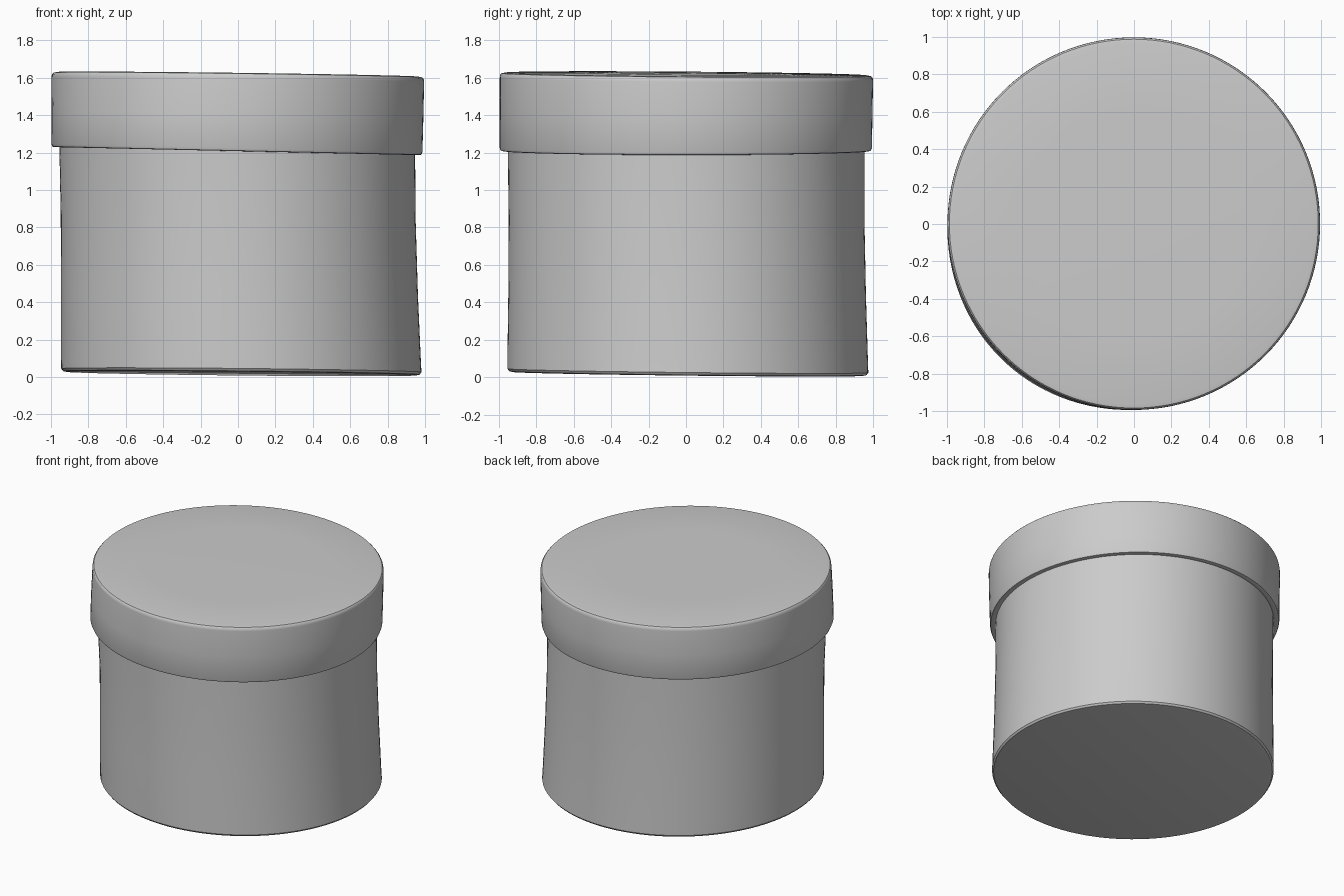
import bpy, bmesh
from math import cos, sin, pi, radians

SEGMENTS = 128


def lathe(name, rings, cap_start=False, cap_end=False):
    """Loft circular rings: (radius, centre x, centre y, z, slope in x, slope in y, bulge)."""
    bm = bmesh.new()
    loops = []
    for r, cx, cy, z, sx, sy, bulge in rings:
        loop = []
        for i in range(SEGMENTS):
            a = 2 * pi * i / SEGMENTS
            # hand-made swelling towards the front left
            rad = r + bulge * max(0.0, cos(a - radians(228))) ** 4
            x, y = cx + rad * cos(a), cy + rad * sin(a)
            loop.append(bm.verts.new((x, y, z + sx * x + sy * y)))
        loops.append(loop)
    for lo, hi in zip(loops, loops[1:]):
        for i in range(SEGMENTS):
            j = (i + 1) % SEGMENTS
            bm.faces.new((lo[i], lo[j], hi[j], hi[i]))
    if cap_start:
        bm.faces.new(loops[0][::-1])
    if cap_end:
        bm.faces.new(loops[-1])
    mesh = bpy.data.meshes.new(name)
    bm.to_mesh(mesh)
    bm.free()
    obj = bpy.data.objects.new(name, mesh)
    bpy.context.collection.objects.link(obj)
    bpy.context.view_layer.objects.active = obj
    obj.select_set(True)
    bpy.ops.object.shade_smooth_by_angle(angle=radians(35))
    obj.select_set(False)
    return obj


# body: slightly leaning drum with a softly rounded, tilted base
lathe("box_body", [
    (0.935, 0.018, 0.010, 0.019, -0.010, -0.011, 0),
    (0.953, 0.018, 0.010, 0.023, -0.010, -0.011, 0),
    (0.963, 0.018, 0.010, 0.036, -0.010, -0.011, 0),
    (0.962, 0.016, 0.009, 0.090, -0.010, -0.010, 0),
    (0.954, 0.008, 0.006, 0.450, -0.012, -0.007, 0),
    (0.949, 0.001, 0.003, 0.850, -0.017, -0.003, 0),
    (0.950, -0.003, 0.002, 1.212, -0.022, 0.000, 0.01),
], cap_start=True)

# lid: overhanging rim, rounded edges and a barely domed top
lathe("box_lid", [
    (0.945, -0.003, 0.002, 1.214, -0.022, 0.000, 0.01),
    (0.976, -0.004, 0.002, 1.208, -0.022, 0.000, 0.02),
    (0.985, -0.004, 0.002, 1.211, -0.022, 0.000, 0.02),
    (0.990, -0.004, 0.002, 1.224, -0.022, 0.000, 0.02),
    (0.993, -0.002, 0.002, 1.400, -0.018, -0.004, 0.012),
    (0.996, -0.001, 0.002, 1.590, -0.013, -0.008, 0),
    (0.994, -0.001, 0.002, 1.606, -0.013, -0.008, 0),
    (0.986, -0.001, 0.002, 1.615, -0.013, -0.008, 0),
    (0.965, -0.001, 0.002, 1.619, -0.013, -0.008, 0),
    (0.600, 0, 0, 1.622, -0.013, -0.008, 0),
    (0.200, 0, 0, 1.623, -0.013, -0.008, 0),
], cap_end=True)
